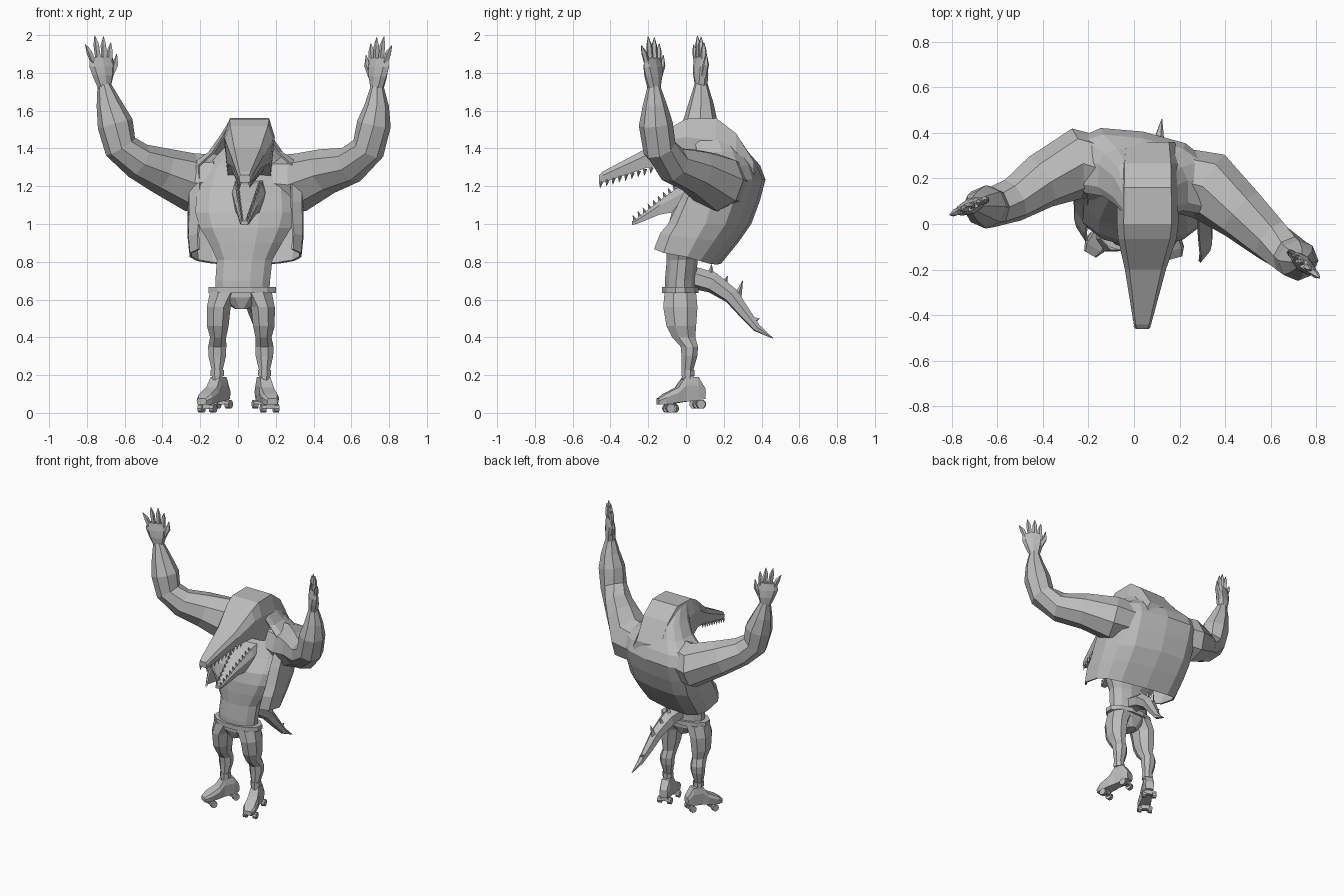
import bpy, bmesh, math
from math import sin, cos, pi, radians
from mathutils import Vector, Matrix

cube = bpy.data.objects.get("Cube")
if cube:
    bpy.data.objects.remove(cube, do_unlink=True)

GREY = (0.5, 0.5, 0.5, 1)
mat = bpy.data.materials.new("plain_grey")
mat.use_nodes = True
mat.diffuse_color = GREY
mat.node_tree.nodes["Principled BSDF"].inputs["Base Color"].default_value = GREY

MID = 0.015   # centre line of the legs


def finish(name, bm):
    bmesh.ops.recalc_face_normals(bm, faces=bm.faces)
    mesh = bpy.data.meshes.new(name)
    bm.to_mesh(mesh)
    bm.free()
    mesh.materials.append(mat)
    ob = bpy.data.objects.new(name, mesh)
    bpy.context.collection.objects.link(ob)
    return ob


def add_loft(bm, rings, closed=True):
    rows = [[bm.verts.new(p) for p in ring] for ring in rings]
    n = len(rows[0])
    for a, b in zip(rows, rows[1:]):
        for i in range(n if closed else n - 1):
            j = (i + 1) % n
            bm.faces.new((a[i], a[j], b[j], b[i]))
    if closed:
        bm.faces.new(rows[0])
        bm.faces.new(rows[-1])


def loft(name, rings, closed=True):
    bm = bmesh.new()
    add_loft(bm, rings, closed)
    return finish(name, bm)


def oval(x, y, z, rx, ry, n=8):
    """Horizontal ring."""
    return [Vector((x + rx * cos((k + .5) * 2 * pi / n), y + ry * sin((k + .5) * 2 * pi / n), z))
            for k in range(n)]


def tube(points, n=8):
    """Rings square to a path of (x, y, z, radius)."""
    rings = []
    for i, p in enumerate(points):
        a, b = points[max(i - 1, 0)], points[min(i + 1, len(points) - 1)]
        t = (Vector(b[:3]) - Vector(a[:3])).normalized()
        u = t.cross(Vector((0, 1, 0))).normalized()
        v = t.cross(u)
        rings.append([Vector(p[:3]) + p[3] * (u * cos(k * 2 * pi / n) + v * sin(k * 2 * pi / n))
                      for k in range(n)])
    return rings


def section(x, y, hw, top, bot):
    """Upright six-sided slice across the y axis."""
    mid = top * .65 + bot * .35
    shape = [(-.78, top), (.78, top), (1, mid), (.85, bot), (-.85, bot), (-1, mid)]
    return [Vector((x + s * hw, y, z)) for s, z in shape]


def add_spike(bm, base, tip, r, n=4):
    add_loft(bm, tube([(*base, r), (*tip, r * .08)], n))


# Torso, from crotch to neck, and belt
loft("torso", [oval(*r, n=12) for r in [
    (.02, -.03, .55, .035, .06), (.023, -.03, .61, .145, .085), (.025, -.03, .7, .15, .085),
    (.035, -.02, .81, .152, .085), (.04, -.005, .9, .2, .1), (.04, .01, .98, .25, .11),
    (.04, .04, 1.06, .275, .12), (.04, .11, 1.15, .27, .13),
    (.05, .19, 1.3, .23, .12), (.06, .19, 1.42, .12, .1)]])
loft("belt", [oval(.023, -.03, z, .185, .1, 12) for z in (.635, .667)])


# Open jacket with a hunched back, turned slightly
def soft(v):
    return math.copysign(abs(v) ** .65, v)


rows = []
for z, hw, ym, back, front, lift, reach in [
        (.785, .3, 0, .165, .165, .05, 130), (.9, .31, .04, .22, .17, .03, 132),
        (1, .31, .08, .25, .165, 0, 134), (1.12, .31, .125, .25, .145, 0, 136),
        (1.235, .31, .165, .24, .12, 0, 136), (1.31, .3, .165, .21, .1, 0, 130),
        (1.38, .2, .16, .16, .1, 0, 125), (1.47, .135, .13, .135, .1, 0, 125),
        (1.55, .085, .07, .09, .08, 0, 125)]:
    row = []
    for k in range(11):
        a = radians(reach * (k - 5) / 5)
        x = hw * soft(sin(a))
        y = ym + (back if cos(a) > 0 else front) * soft(cos(a)) - .18 * x
        row.append(Vector((.04 + x, y, z + lift * (1 - cos(a)))))
    rows.append(row)
jacket = loft("jacket", rows, closed=False)
jacket.modifiers.new("cloth", "SOLIDIFY").thickness = .012

# Head with long upper jaw
loft("head_and_snout", [section(*s) for s in [
    (.06, .36, .12, 1.33, 1.2), (.06, .265, .13, 1.48, 1.2), (.06, .16, .132, 1.56, 1.22),
    (.06, 0, .135, 1.557, 1.28), (.058, -.065, .128, 1.52, 1.32), (.05, -.2, .09, 1.405, 1.3),
    (.037, -.44, .038, 1.278, 1.22), (.036, -.46, .03, 1.26, 1.22)]])
loft("lower_jaw", [section(*s) for s in [
    (.06, .12, .1, 1.26, 1.1), (.056, -.02, .086, 1.21, 1.07), (.045, -.14, .058, 1.125, 1.05),
    (.035, -.26, .028, 1.03, 1.0), (.034, -.285, .02, 1.015, .995)]])

# Teeth along both jaws
bm = bmesh.new()
for side in (-1, 1):
    for k in range(10):
        f = k / 9
        p = Vector((.05 - .014 * f + side * (.08 - .053 * f), -.15 - .3 * f, 1.31 - .085 * f))
        add_spike(bm, p, p + Vector((0, -.004, -.034)), .012)
        p = Vector((.055 - .02 * f + side * (.06 - .044 * f), -.03 - .24 * f, 1.205 - .185 * f))
        add_spike(bm, p, p + Vector((0, -.012, .026)), .011)
finish("teeth", bm)

# Raised arms
right_path = [(-.1, .23, 1.23, .14), (-.25, .265, 1.22, .155), (-.41, .185, 1.285, .122),
              (-.53, .105, 1.335, .098), (-.622, .075, 1.41, .09), (-.65, .075, 1.53, .095),
              (-.685, .08, 1.64, .066), (-.71, .08, 1.74, .035)]
left_path = [(.16, .2, 1.22, .14), (.33, .165, 1.22, .155), (.47, .045, 1.28, .122),
             (.6, -.07, 1.315, .1), (.69, -.14, 1.4, .09), (.72, -.16, 1.53, .09),
             (.735, -.165, 1.63, .064), (.737, -.17, 1.73, .034)]
loft("right_arm", tube(right_path))
loft("left_arm", tube(left_path))


# Clawed hands: u runs from thumb to little finger
def hand(name, wrist, u, lean):
    wrist, u = Vector(wrist), Vector(u).normalized()
    v = Vector((-u.y, u.x, 0))

    def at(a, h):
        return wrist + u * (a + lean * h) + Vector((0, 0, h))

    bm = bmesh.new()
    rings = []
    for h, w, t in [(-.02, .034, .032), (.05, .06, .036), (.1, .074, .03), (.15, .064, .018)]:
        rings.append([at(0, h) + u * w * cos(k * pi / 4) + v * t * sin(k * pi / 4) for k in range(8)])
    add_loft(bm, rings)
    for a, tip, h in [(-.046, -.062, .225), (-.016, -.024, .258), (.016, .026, .262), (.046, .085, .215)]:
        mid = at((a + tip) / 2, h * .82)
        add_loft(bm, tube([(*at(a, .12), .017), (*mid, .016), (*at(tip, h), .002)], 5))
    add_loft(bm, tube([(*at(-.04, .05), .02), (*at(-.078, .11), .017), (*at(-.09, .165), .002)], 5))
    finish(name, bm)


hand("right_hand", (-.71, .08, 1.735), (-.92, -.38, 0), .1)
hand("left_hand", (.737, -.17, 1.73), (.7, -.6, 0), .08)

# Legs, skate boots and wheels
LEG = [(.64, .085, -.03, .085, .09), (.56, .117, -.03, .068, .098), (.46, .122, -.025, .062, .085),
       (.4, .12, -.012, .046, .066), (.35, .125, .018, .052, .05), (.3, .125, .018, .05, .045),
       (.225, .125, .008, .031, .033), (.12, .125, .01, .031, .032)]
BOOT = [(.09, .03, .13, .075), (.05, .036, .19, .065), (-.02, .036, .19, .06), (-.06, .043, .135, .055),
        (-.13, .046, .1, .045), (-.165, .03, .075, .045)]
for side, name, yaw in ((-1, "right", -30), (1, "left", 15)):
    loft(name + "_leg", [oval(MID + side * d, y, z, rx, ry) for z, d, y, rx, ry in LEG])
    x = MID + side * .125
    place = Matrix.Translation((x, .01, 0)) @ Matrix.Rotation(radians(yaw), 4, "Z")
    loft(name + "_boot", [[place @ p for p in section(0, *s)] for s in BOOT])
    loft(name + "_boot_cuff", [oval(x, .01, z, .038, .038) for z in (.195, .228)])
    bm = bmesh.new()
    for y, z in ((-.105, .024), (.06, .046)):
        for wx in (-.035, .035):
            spot = place @ Matrix.Translation((wx, y, z)) @ Matrix.Rotation(pi / 2, 4, "Y")
            bmesh.ops.create_cone(bm, cap_ends=True, segments=10, radius1=.024, radius2=.024,
                                  depth=.026, matrix=spot)
        axle = place @ Matrix.Translation((0, y, z + .015)) @ Matrix.Diagonal((.06, .03, .035, 1))
        bmesh.ops.create_cube(bm, size=1, matrix=axle)
    finish(name + "_wheels", bm)

# Tail with spikes
loft("tail", tube([(.035, .02, .72, .06), (.05, .14, .69, .056), (.07, .24, .62, .045),
                   (.09, .31, .53, .034), (.11, .375, .45, .022), (.122, .46, .395, .002)], 6))
bm = bmesh.new()
for base, tip in [((.05, .13, .73), (.05, .135, .785)), ((.055, .2, .68), (.06, .22, .725)),
                  ((.075, .275, .62), (.08, .3, .7)), ((.1, .355, .49), (.105, .39, .5))]:
    add_spike(bm, base, tip, .02)
finish("tail_spikes", bm)
